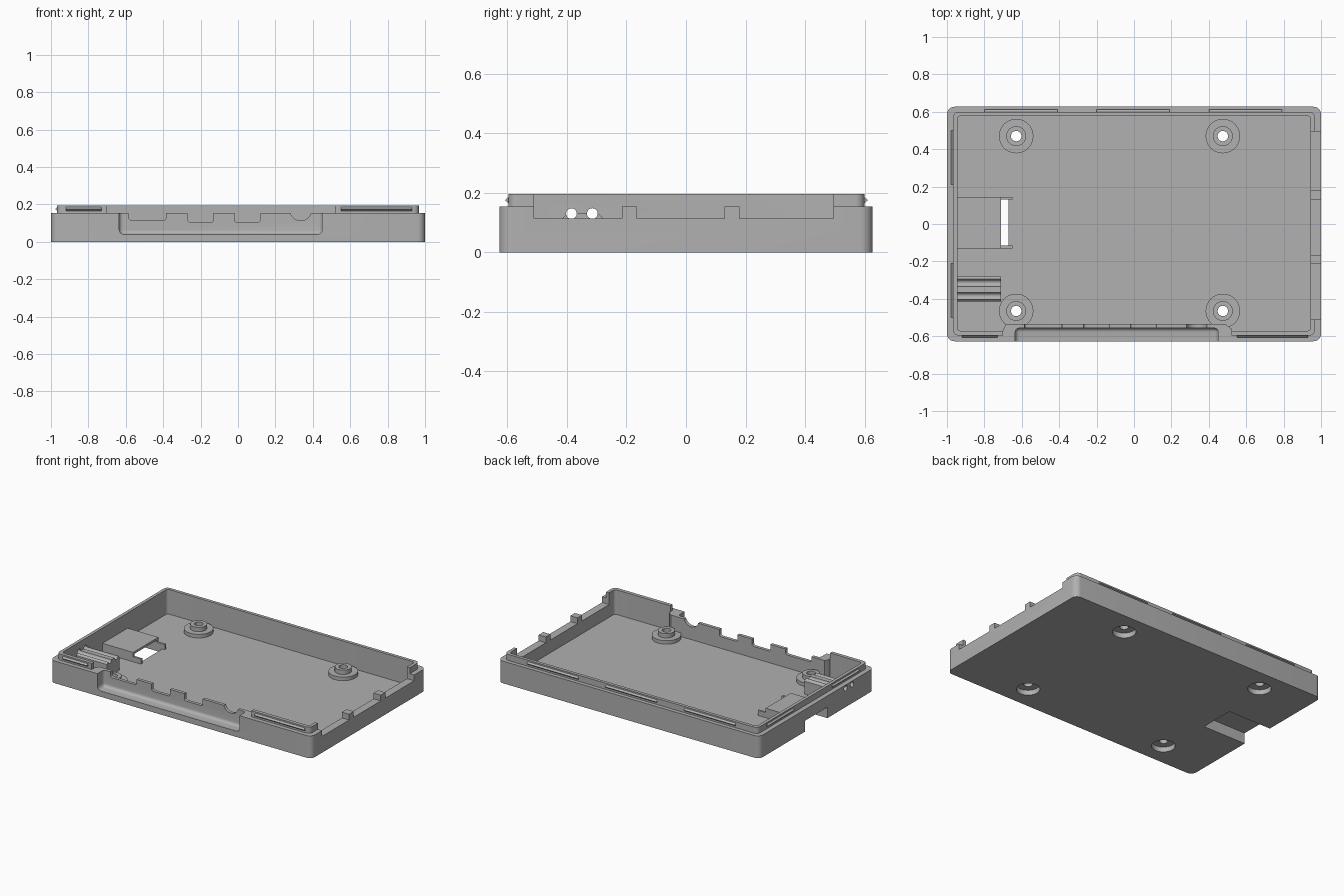
import bpy, bmesh, math

if "Cube" in bpy.data.objects:
    bpy.data.objects.remove(bpy.data.objects["Cube"])

grey = bpy.data.materials.new("plain grey")
grey.diffuse_color = (0.44, 0.44, 0.44, 1)
grey.use_nodes = True
grey.node_tree.nodes["Principled BSDF"].inputs["Base Color"].default_value = grey.diffuse_color


def rounded(a0, a1, b0, b1, r, n=6):
    """Rounded rectangle profile."""
    pts = []
    for cx, cy, start in ((a1 - r, b1 - r, 0), (a0 + r, b1 - r, 90),
                          (a0 + r, b0 + r, 180), (a1 - r, b0 + r, 270)):
        for i in range(n + 1):
            t = math.radians(start + 90 * i / n)
            pts.append((cx + r * math.cos(t), cy + r * math.sin(t)))
    return pts


def rect(a0, a1, b0, b1):
    return [(a0, b0), (a1, b0), (a1, b1), (a0, b1)]


def circle(a, b, r, n=32):
    return [(a + r * math.cos(2 * math.pi * i / n), b + r * math.sin(2 * math.pi * i / n))
            for i in range(n)]


def prism(name, profile, lo, hi, axis="z"):
    """Extrude a 2D profile along an axis (x: profile is yz, y: xz, z: xy)."""
    place = {"x": lambda a, b, c: (c, a, b),
             "y": lambda a, b, c: (a, c, b),
             "z": lambda a, b, c: (a, b, c)}[axis]
    bm = bmesh.new()
    low = [bm.verts.new(place(a, b, lo)) for a, b in profile]
    high = [bm.verts.new(place(a, b, hi)) for a, b in profile]
    bm.faces.new(low)
    bm.faces.new(high)
    for i in range(len(low)):
        j = (i + 1) % len(low)
        bm.faces.new((low[i], low[j], high[j], high[i]))
    bmesh.ops.recalc_face_normals(bm, faces=bm.faces)
    mesh = bpy.data.meshes.new(name)
    bm.to_mesh(mesh)
    bm.free()
    ob = bpy.data.objects.new(name, mesh)
    bpy.context.collection.objects.link(ob)
    mesh.materials.append(grey)
    return ob


def combine(target, tool, operation):
    """Apply one boolean and discard the tool."""
    mod = target.modifiers.new("bool", "BOOLEAN")
    mod.solver = "EXACT"
    mod.operation = operation
    mod.object = tool
    bpy.context.view_layer.objects.active = target
    bpy.ops.object.modifier_apply(modifier=mod.name)
    bpy.data.objects.remove(tool)


def add(*args):
    combine(tray, prism("added_part", *args), "UNION")


def cut(*args):
    combine(tray, prism("cutter", *args), "DIFFERENCE")


FLOOR, RIM, TOP = 0.025, 0.153, 0.195

# Outer shell with a raised inner lip, hollowed out
tray = prism("case_tray", rounded(-1, 1, -0.627, 0.627, 0.04), 0, RIM)
add(rounded(-0.967, 0.967, -0.597, 0.6, 0.03), 0.1, TOP)
cut(rounded(-0.945, 0.945, -0.572, 0.578, 0.02), FLOOR, 0.3)

# Front: lip gap, thickened inner wall, outer recess with rounded floor
cut(rect(-0.70, 0.52, -0.7, -0.5), RIM, 0.3)
add([(-0.70, -0.59), (0.52, -0.59), (0.52, -0.56), (0.49, -0.535), (-0.685, -0.535),
     (-0.70, -0.565)], 0.01, RIM)
recess = prism("recess_cutter", rounded(-0.635, 0.45, 0.04, 0.4, 0.025), -0.7, -0.557, "y")
bev = recess.modifiers.new("bevel", "BEVEL")
bev.width, bev.segments, bev.limit_method, bev.angle_limit = 0.02, 4, "ANGLE", 1.0
combine(tray, recess, "DIFFERENCE")

# Front connector openings
for x0, x1, z in ((-0.585, -0.385, 0.115), (-0.27, -0.13, 0.105), (-0.02, 0.12, 0.105)):
    cut(rounded(x0, x1, z, 0.4, 0.015), -0.7, -0.52, "y")
cut(circle(0.335, 0.17, 0.057), -0.7, -0.52, "y")

# Right side: lip gap and three openings, leaving two tabs
cut(rect(-0.51, 0.495, RIM, 0.3), 0.9, 1.1, "x")
for y0, y1 in ((-0.51, -0.215), (-0.165, 0.13), (0.18, 0.495)):
    cut(rect(y0, y1, 0.113, 0.3), 0.9, 1.1, "x")

# Card slot: covered housing with two short arms, open to the side and below
add(rect(-0.13, 0.145, 0.01, 0.09), -0.96, -0.71, "x")
for y0, y1 in ((-0.13, -0.115), (0.13, 0.145)):
    add(rect(y0, y1, 0.01, 0.06), -0.72, -0.65, "x")
cut(rect(-0.115, 0.13, -0.1, 0.075), -1.1, -0.67, "x")

# Light guide block with two grooves that pass through the left wall
add([(-0.415, 0.01), (-0.28, 0.01), (-0.28, 0.115), (-0.295, 0.13), (-0.40, 0.13),
     (-0.415, 0.115)], -0.96, -0.71, "x")
for y in (-0.385, -0.315):
    cut(circle(y, 0.13, 0.018, 20), -1.1, -0.6, "x")

# Screw bosses, counterbored from below
for x in (-0.63, 0.475):
    for y in (-0.465, 0.47):
        add(circle(x, y, 0.092, 40), 0.01, 0.05)
        add(circle(x, y, 0.053), 0.03, 0.08)
        cut(circle(x, y, 0.074, 40), -0.1, 0.035)
        cut(circle(x, y, 0.028, 24), -0.1, 0.2)

# Snap ridges around the lip
ZR = 0.175
for x0, x1 in ((-0.8, -0.41), (-0.2, 0.19), (0.4, 0.79)):
    prism("back_snap_ridge", [(0.598, ZR - 0.012), (0.611, ZR), (0.598, ZR + 0.012)], x0, x1, "x")
for x0, x1 in ((-0.92, -0.73), (0.55, 0.93)):
    prism("front_snap_ridge", [(-0.595, ZR - 0.012), (-0.608, ZR), (-0.595, ZR + 0.012)], x0, x1, "x")
for y0, y1 in ((0.21, 0.5), (-0.5, -0.21)):
    prism("left_snap_ridge", [(-0.965, ZR - 0.012), (-0.978, ZR), (-0.965, ZR + 0.012)], y0, y1, "y")

# Smooth the rounded surfaces, keep edges crisp
bpy.ops.object.select_all(action="DESELECT")
tray.select_set(True)
bpy.context.view_layer.objects.active = tray
bpy.ops.object.shade_smooth_by_angle(angle=math.radians(30))
